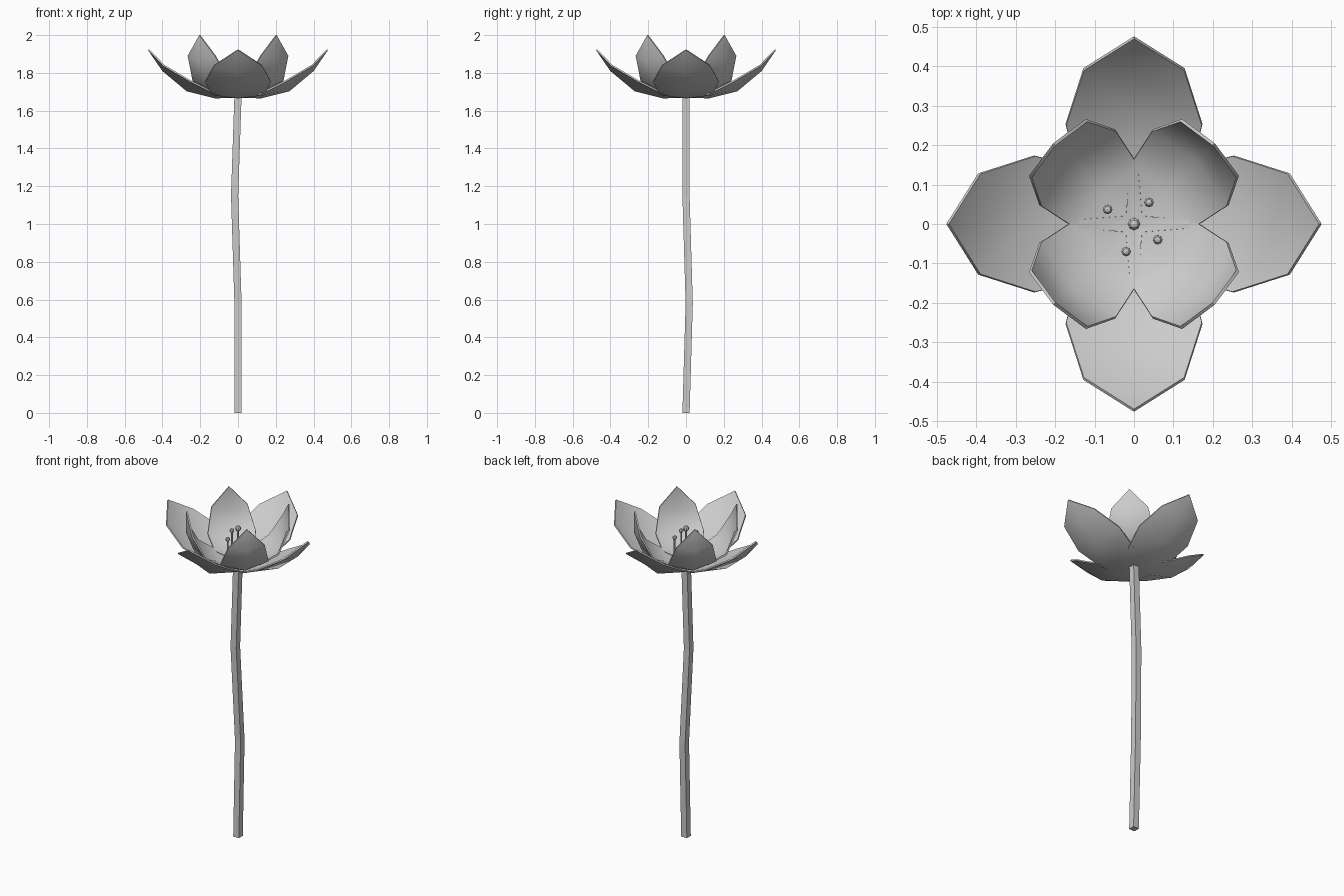
import bpy, bmesh
from math import pi, radians
from mathutils import Matrix

if "Cube" in bpy.data.objects:
    bpy.data.objects.remove(bpy.data.objects["Cube"])


def finish(bm, name, smooth_angle=None):
    bmesh.ops.recalc_face_normals(bm, faces=bm.faces)
    me = bpy.data.meshes.new(name)
    bm.to_mesh(me)
    bm.free()
    ob = bpy.data.objects.new(name, me)
    bpy.context.collection.objects.link(ob)
    if smooth_angle:
        me.polygons.foreach_set("use_smooth", [True] * len(me.polygons))
        me.set_sharp_from_angle(angle=radians(smooth_angle))
    return ob


def petal(name, rows, tip, angle):
    """rows: (centre radius, centre z, edge radius, edge z, half width)"""
    bm = bmesh.new()
    grid = [[bm.verts.new((er, -w, ez)), bm.verts.new((cr, 0, cz)), bm.verts.new((er, w, ez))]
            for cr, cz, er, ez, w in rows]
    for a, b in zip(grid, grid[1:]):
        for i in (0, 1):
            bm.faces.new((a[i], b[i], b[i + 1], a[i + 1]))
    t = bm.verts.new((tip[0], 0, tip[1]))
    for i in (0, 1):
        bm.faces.new((grid[-1][i], t, grid[-1][i + 1]))
    bmesh.ops.recalc_face_normals(bm, faces=bm.faces)
    bmesh.ops.solidify(bm, geom=bm.faces[:], thickness=0.008)
    bmesh.ops.rotate(bm, verts=bm.verts, matrix=Matrix.Rotation(angle, 3, 'Z'))
    return finish(bm, name, 50)


# Stem: square section swept along a slightly wavy path
bm = bmesh.new()
h = 0.019
rings = [[bm.verts.new((x + sx * h, y + sy * h, z)) for sx, sy in ((-1, -1), (1, -1), (1, 1), (-1, 1))]
         for x, y, z in ((0, 0, 0), (0, 0.017, 0.58), (-0.018, 0, 1.15), (0, 0, 1.68))]
for a, b in zip(rings, rings[1:]):
    for i in range(4):
        j = (i + 1) % 4
        bm.faces.new((a[i], a[j], b[j], b[i]))
bm.faces.new(rings[0])
bm.faces.new(rings[-1])
finish(bm, "stem")

# Petals: a wide outer ring and a more upright inner ring
outer = [(0, 1.677, 0, 1.679, 0.04), (0.12, 1.673, 0.11, 1.69, 0.137),
         (0.268, 1.71, 0.25, 1.76, 0.172), (0.394, 1.815, 0.39, 1.842, 0.127)]
inner = [(0, 1.679, 0, 1.681, 0.03), (0.115, 1.677, 0.10, 1.695, 0.114),
         (0.233, 1.725, 0.204, 1.757, 0.136), (0.29, 1.868, 0.275, 1.89, 0.102)]
for k in range(4):
    petal("outer_petal", outer, (0.47, 1.925), k * pi / 2)
    petal("inner_petal", inner, (0.29, 2.0), k * pi / 2 + pi / 4)

# Stamens: thin filament with a small bead on top
for x, y, z, r in ((0, 0, 1.875, 0.017), (0.038, 0.055, 1.83, 0.013), (0.06, -0.04, 1.83, 0.013),
                   (-0.02, -0.07, 1.83, 0.013), (-0.067, 0.037, 1.83, 0.013)):
    bm = bmesh.new()
    bmesh.ops.create_uvsphere(bm, u_segments=8, v_segments=5, radius=r,
                              matrix=Matrix.Translation((x, y, z)))
    bmesh.ops.create_cone(bm, cap_ends=True, segments=6, radius1=r * 0.4, radius2=r * 0.4,
                          depth=z - 1.675, matrix=Matrix.Translation((x, y, (z + 1.675) / 2)))
    finish(bm, "stamen")
